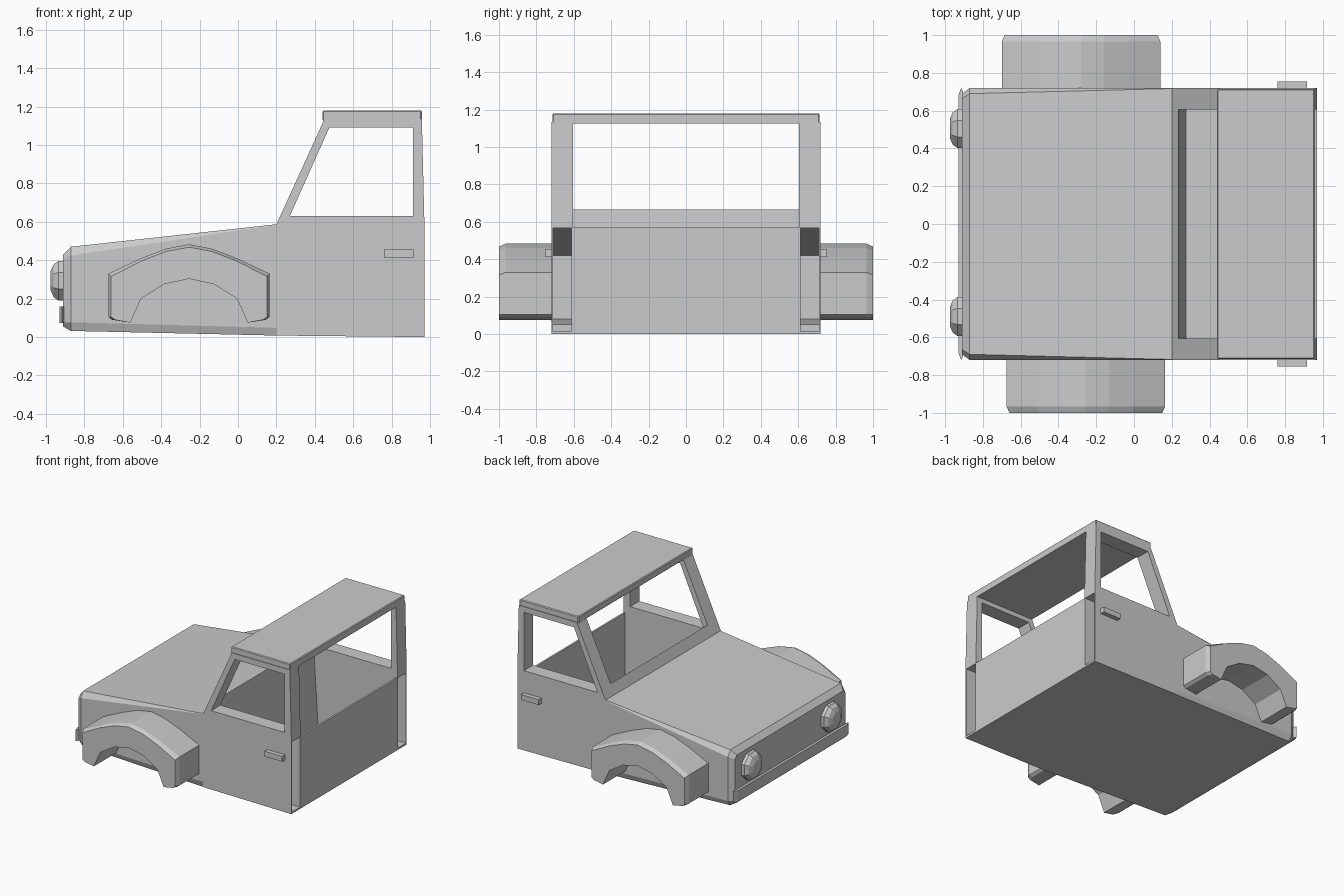
import bpy, bmesh

if "Cube" in bpy.data.objects:
    bpy.data.objects.remove(bpy.data.objects["Cube"])


def loft(name, sections):
    """Closed solid through matching rings of 3D points."""
    bm = bmesh.new()
    rings = [[bm.verts.new(p) for p in s] for s in sections]
    n = len(rings[0])
    for a, b in zip(rings, rings[1:]):
        for i in range(n):
            j = (i + 1) % n
            bm.faces.new((a[i], a[j], b[j], b[i]))
    bm.faces.new(rings[0])
    bm.faces.new(rings[-1])
    bmesh.ops.recalc_face_normals(bm, faces=bm.faces)
    me = bpy.data.meshes.new(name)
    bm.to_mesh(me)
    bm.free()
    ob = bpy.data.objects.new(name, me)
    bpy.context.collection.objects.link(ob)
    return ob


def prism(name, profile, y0, y1):
    """Side profile (x, z) extruded along y."""
    return loft(name, [[(x, y, z) for x, z in profile] for y in (y0, y1)])


def box(name, x0, x1, y0, y1, z0, z1):
    return prism(name, [(x0, z0), (x1, z0), (x1, z1), (x0, z1)], y0, y1)


def apply_mod(ob, mod):
    bpy.context.view_layer.objects.active = ob
    bpy.ops.object.modifier_apply(modifier=mod.name)


def cut(ob, cutters):
    for c in cutters:
        m = ob.modifiers.new("cut", 'BOOLEAN')
        m.operation, m.solver, m.object = 'DIFFERENCE', 'EXACT', c
        apply_mod(ob, m)


def bevel(ob, width):
    m = ob.modifiers.new("bevel", 'BEVEL')
    m.width, m.segments = width, 1
    apply_mod(ob, m)


def octagon(x, w, zb, zt, cy, cb, ct):
    """Chamfered cross-section of the hood at x."""
    half = [(w - cy, zb), (w, zb + cb), (w, zt - ct), (w - cy, zt)]
    return [(x, y, z) for y, z in half + [(-y, z) for y, z in reversed(half)]]


# Hood, chamfered at the nose with the chamfer fading towards the cab
hood = loft("hood", [
    octagon(-0.91, 0.69, 0.055, 0.43, 0.025, 0.02, 0.025),
    octagon(-0.87, 0.72, 0.032, 0.47, 0.03, 0.045, 0.045),
    octagon(0.20, 0.72, 0.008, 0.587, 0.003, 0.04, 0.003)])

# Cab with side windows, windscreen and rear opening
cab = prism("cab", [(0.20, 0.008), (0.97, 0.0), (0.97, 0.60), (0.957, 1.135),
                    (0.45, 1.135), (0.20, 0.587)], -0.72, 0.72)
windows = prism("window_cutter", [(0.27, 0.63), (0.912, 0.63), (0.912, 1.09),
                                  (0.475, 1.09)], -1, 1)
interior = prism("interior_cutter", [
    (0.275, 0.014), (0.955, 0.014), (0.955, 0.57), (1.1, 0.57), (1.1, 1.125),
    (0.1, 1.125), (0.1, 0.672), (0.235, 0.672)], -0.605, 0.605)

# Hollow sills, open at the rear
sills = [prism("sill_cutter", [(-0.86, 0.08), (0.2, 0.05), (0.2, 0.015), (1.1, 0.015),
                               (1.1, 0.568), (0.21, 0.568), (-0.86, 0.42)],
               min(s * 0.612, s * 0.71), max(s * 0.612, s * 0.71)) for s in (-1, 1)]
cut(cab, [windows, interior] + sills)
cut(hood, sills)
for c in [windows, interior] + sills:
    bpy.data.objects.remove(c, do_unlink=True)

# Roof slab
roof = box("roof", 0.44, 0.957, -0.715, 0.715, 1.125, 1.18)
bevel(roof, 0.006)

# Wheel arches: right half of the profile relative to the arch centre
outer = [(0.40, 0.09), (0.42, 0.105), (0.42, 0.33), (0.25, 0.41), (0.12, 0.46)]
inner = [(0.13, 0.275), (0.25, 0.20), (0.305, 0.075)]


def arch(cx, inset):
    o = [(x - (inset if x > 0.3 else 0), z - (inset if z > 0.2 else 0)) for x, z in outer]
    half = o + [(0, 0.483 - inset)] + [(-x, z) for x, z in reversed(o)]
    under = [(-x, z) for x, z in reversed(inner)] + [(0, 0.303)] + inner
    return [(cx + x, z) for x, z in half + under]


for side, s, cx in (("left", -1, -0.255), ("right", 1, -0.28)):
    loft(side + "_wheel_arch", [[(x, s * y, z) for x, z in arch(cx, inset)]
                                for y, inset in ((0.71, 0), (0.965, 0), (1.0, 0.015))])
    # Door handle
    box(side + "_door_handle", 0.76, 0.915, min(s * 0.71, s * 0.755),
        max(s * 0.71, s * 0.755), 0.413, 0.455)

# Headlights: stepped eight-sided domes
ring = [(1, 0.42), (0.42, 1), (-0.42, 1), (-1, 0.42),
        (-1, -0.42), (-0.42, -1), (0.42, -1), (1, -0.42)]
for name, y in (("left_headlight", -0.49), ("right_headlight", 0.505)):
    loft(name, [[(x, y + r * a, 0.293 + r * b) for a, b in ring]
                for x, r in ((-0.90, 0.103), (-0.935, 0.103), (-0.96, 0.085), (-0.975, 0.05))])

# Front bumper with tapered ends
plan = [(-0.905, -0.70), (-0.915, -0.722), (-0.93, -0.68),
        (-0.93, 0.68), (-0.915, 0.722), (-0.905, 0.70)]
loft("front_bumper", [[(x, y, z) for x, y in plan] for z in (0.072, 0.16)])
